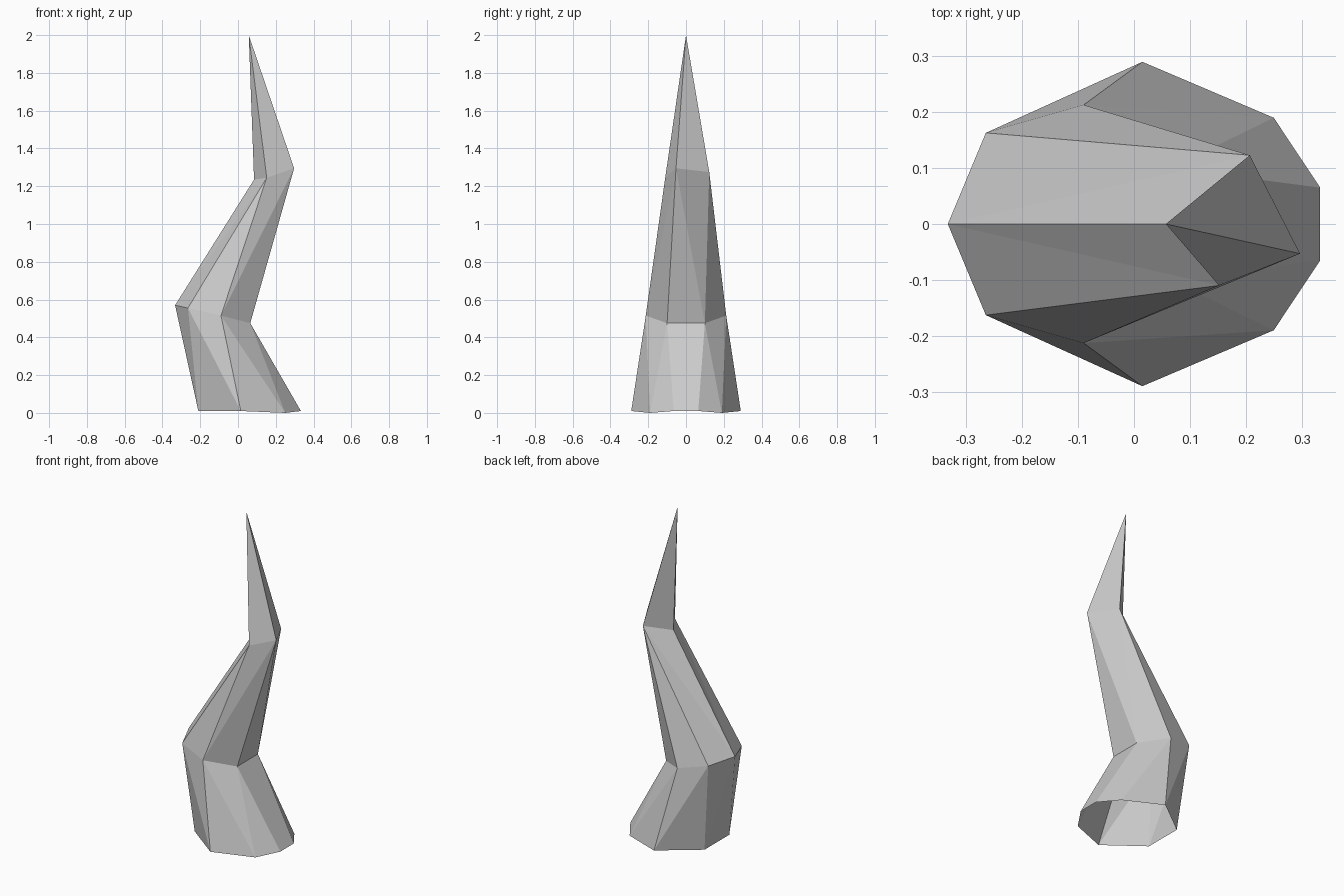
import bpy
import bmesh

cube = bpy.data.objects.get("Cube")
if cube:
    bpy.data.objects.remove(cube, do_unlink=True)

# One plain grey material
grey = bpy.data.materials.new("plain grey")
grey.use_nodes = True
colour = (0.6, 0.6, 0.6, 1.0)
grey.diffuse_color = colour
grey.node_tree.nodes["Principled BSDF"].inputs["Base Color"].default_value = colour


def mirrored(half):
    """Complete a front half outline with its copy behind, skipping points on the axis."""
    return half + [(x, -y, z) for x, y, z in reversed(half) if y != 0]


# Outlines of the bent horn, counterclockwise from the left end
base = mirrored([(-.21, -.12, .01), (.015, -.29, .01), (.25, -.19, 0), (.333, -.065, .01)])
lower_bend = mirrored([(-.333, 0, .57), (-.265, -.163, .555), (-.09, -.213, .515), (.065, -.1, .475)])
upper_bend = [(.085, 0, 1.235), (.152, -.11, 1.245), (.297, -.053, 1.295), (.207, .123, 1.275)]
tip = [(.057, 0, 2)]

bm = bmesh.new()
rings = [[bm.verts.new(p) for p in ring] for ring in (base, lower_bend, upper_bend, tip)]


def stitch(low, high, steps):
    """Join two rings with triangles; each step advances the low (l) or high (h) ring."""
    i = j = 0
    for step in steps:
        a, b = low[i % len(low)], high[j % len(high)]
        if step == "l":
            i += 1
            bm.faces.new((a, low[i % len(low)], b))
        else:
            j += 1
            bm.faces.new((a, high[j % len(high)], b))


# Base flare, leaning shaft and pointed end; the base stays open
stitch(rings[0], rings[1], "hlhlhl" + "l" + "hlhlhlhl")
stitch(rings[1], rings[2], "hllhllhlllh")
stitch(rings[2], rings[3], "llll")

mesh = bpy.data.meshes.new("bent_horn")
bm.to_mesh(mesh)
bm.free()
mesh.materials.append(grey)
horn = bpy.data.objects.new("bent_horn", mesh)
bpy.context.collection.objects.link(horn)
